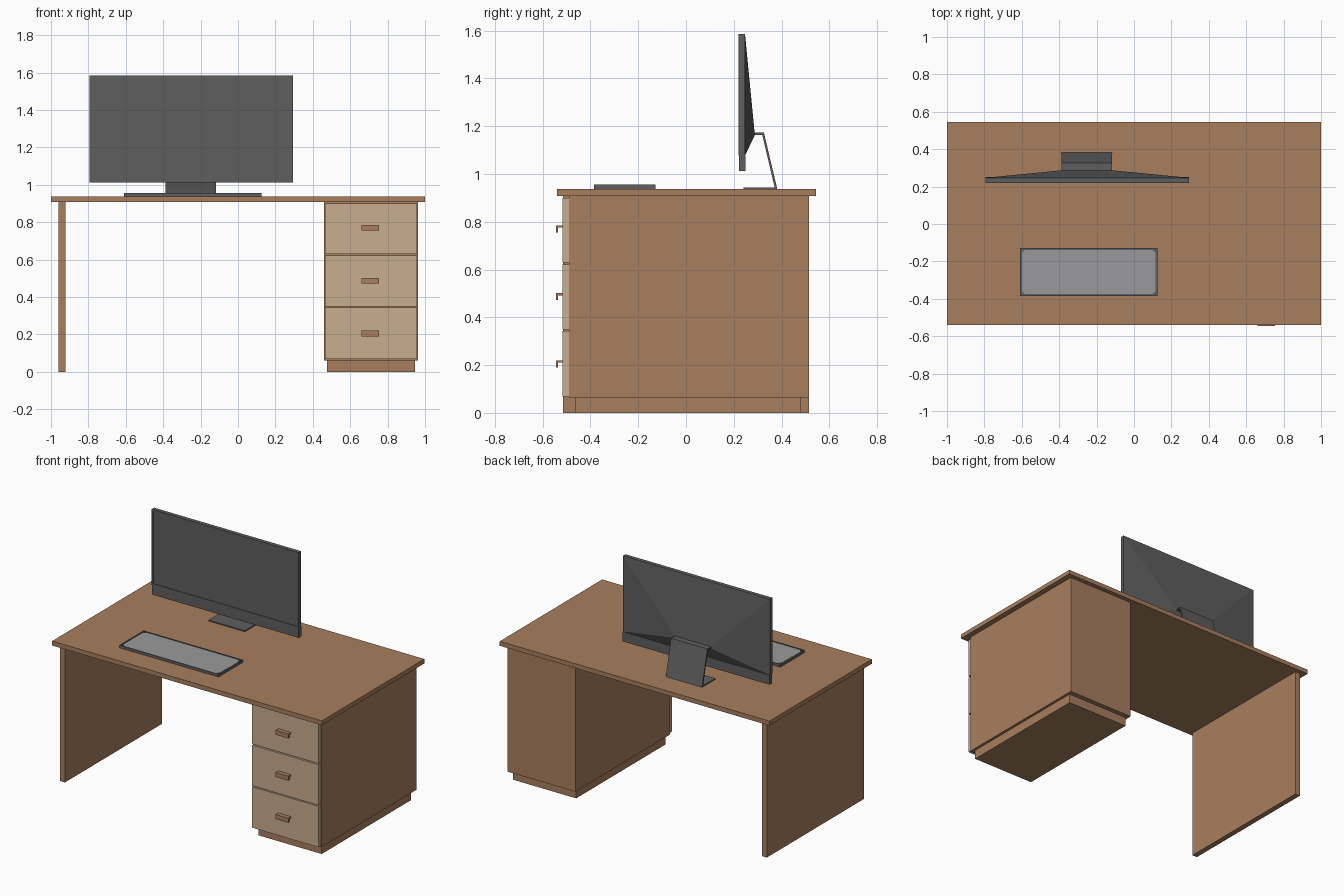
import bpy, bmesh, math

if "Cube" in bpy.data.objects:
    bpy.data.objects.remove(bpy.data.objects["Cube"])


def material(name, rgb):
    m = bpy.data.materials.new(name)
    m.diffuse_color = (*rgb, 1)
    m.use_nodes = True
    m.node_tree.nodes["Principled BSDF"].inputs["Base Color"].default_value = m.diffuse_color
    return m


WOOD = material("brown wood", (0.392, 0.212, 0.114))
PALE = material("pale wood", (0.584, 0.423, 0.275))
DARK = material("dark grey", (0.114, 0.114, 0.114))
GREY = material("light grey", (0.323, 0.323, 0.332))


def finish(bm, name, mat):
    bmesh.ops.recalc_face_normals(bm, faces=bm.faces)
    me = bpy.data.meshes.new(name)
    bm.to_mesh(me)
    bm.free()
    me.materials.append(mat)
    ob = bpy.data.objects.new(name, me)
    bpy.context.collection.objects.link(ob)
    return ob


def extrude(bm, verts, offset):
    face = bm.faces.new([bm.verts.new(v) for v in verts])
    ext = bmesh.ops.extrude_face_region(bm, geom=[face])
    bmesh.ops.translate(bm, vec=offset,
                        verts=[v for v in ext["geom"] if isinstance(v, bmesh.types.BMVert)])


def prism_x(name, profile, x0, x1, mat):
    """Extrude a (y, z) profile along x."""
    bm = bmesh.new()
    extrude(bm, [(x0, y, z) for y, z in profile], (x1 - x0, 0, 0))
    return finish(bm, name, mat)


def box(name, x, y, z, mat):
    return prism_x(name, [(y[0], z[0]), (y[1], z[0]), (y[1], z[1]), (y[0], z[1])], *x, mat)


def inset_towards(ob, direction, thickness, depth):
    """Inset the faces looking along direction, then push the inner face in."""
    bm = bmesh.new()
    bm.from_mesh(ob.data)
    bm.normal_update()
    faces = [f for f in bm.faces if f.normal.dot(direction) > 0.99]
    bmesh.ops.inset_region(bm, faces=faces, thickness=thickness)
    ext = bmesh.ops.extrude_face_region(bm, geom=faces)
    bmesh.ops.translate(bm, vec=[-c * depth for c in direction],
                        verts=[v for v in ext["geom"] if isinstance(v, bmesh.types.BMVert)])
    bmesh.ops.delete(bm, geom=faces, context='FACES')
    bm.to_mesh(ob.data)
    bm.free()


# desk top, side panel, cabinet and plinth
box("desk_top", (-1, 1), (-0.54, 0.545), (0.907, 0.937), WOOD)
box("left_panel", (-0.96, -0.923), (-0.515, 0.515), (0, 0.907), WOOD)
box("cabinet", (0.46, 0.963), (-0.49, 0.515), (0.062, 0.907), WOOD)
box("cabinet_plinth", (0.477, 0.945), (-0.463, 0.482), (0, 0.062), WOOD)

# three drawers with hooked handles
for i, (z0, z1) in enumerate([(0.069, 0.343), (0.35, 0.622), (0.63, 0.9)]):
    box(f"drawer_front_{i + 1}", (0.466, 0.957), (-0.516, -0.49), (z0, z1), PALE)
    t = (0.22, 0.502, 0.785)[i]
    prism_x(f"drawer_handle_{i + 1}",
            [(-0.516, t), (-0.545, t), (-0.545, t - 0.03), (-0.535, t - 0.03),
             (-0.535, t - 0.01), (-0.516, t - 0.01)], 0.66, 0.755, WOOD)

# monitor panel with a recessed screen, and a chin below
panel = box("monitor_panel", (-0.795, 0.295), (0.22, 0.247), (1.077, 1.585), DARK)
inset_towards(panel, (0, -1, 0), 0.016, 0.004)
box("monitor_chin", (-0.795, 0.295), (0.222, 0.25), (1.013, 1.077), DARK)

# tapered monitor back
bm = bmesh.new()
rings = []
for x0, x1, y, z0, z1 in [(-0.795, 0.295, 0.247, 1.077, 1.585),
                          (-0.387, -0.115, 0.287, 1.16, 1.175)]:
    rings.append([bm.verts.new(c) for c in
                  [(x0, y, z0), (x1, y, z0), (x1, y, z1), (x0, y, z1)]])
a, b = rings
for i in range(4):
    j = (i + 1) % 4
    bm.faces.new((a[i], a[j], b[j], b[i]))
bm.faces.new(a)
bm.faces.new(b)
finish(bm, "monitor_back", DARK)

# bent sheet stand
prism_x("monitor_stand",
        [(0.283, 1.164), (0.283, 1.173), (0.326, 1.173), (0.382, 0.937),
         (0.24, 0.937), (0.24, 0.944), (0.371, 0.944), (0.319, 1.164)],
        -0.387, -0.117, DARK)

# keyboard tray with raised rim
tray = box("keyboard_body", (-0.61, 0.125), (-0.385, -0.128), (0.937, 0.955), DARK)
inset_towards(tray, (0, 0, 1), 0.01, 0.006)

# rounded key area inside the rim
bm = bmesh.new()
pts = []
for cx, cy, start in [(0.09, -0.163, 0), (-0.575, -0.163, 90),
                      (-0.575, -0.35, 180), (0.09, -0.35, 270)]:
    for k in range(5):
        ang = math.radians(start + k * 22.5)
        pts.append((cx + 0.025 * math.cos(ang), cy + 0.025 * math.sin(ang), 0.949))
extrude(bm, pts, (0, 0, 0.004))
finish(bm, "keyboard_keys", GREY)
